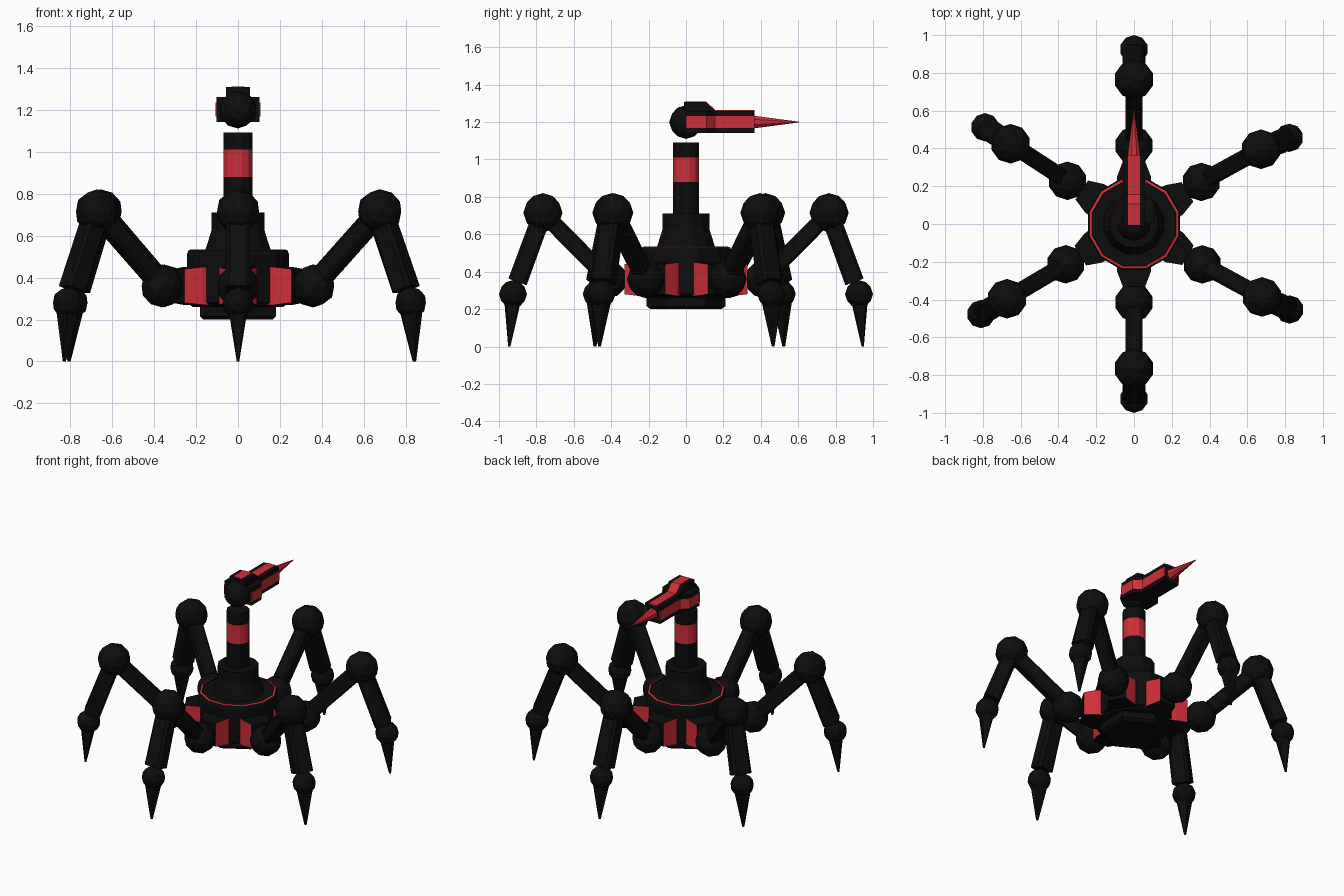
import bpy, bmesh, math
from mathutils import Vector, Matrix

if "Cube" in bpy.data.objects:
    bpy.data.objects.remove(bpy.data.objects["Cube"])


def material(name, rgb):
    m = bpy.data.materials.new(name)
    m.diffuse_color = (*rgb, 1)
    m.use_nodes = True
    m.node_tree.nodes["Principled BSDF"].inputs["Base Color"].default_value = m.diffuse_color
    return m


BLACK = material("black", (0.004, 0.004, 0.004))
RED = material("red", (0.62, 0.028, 0.04))


def finish(name, bm, mats):
    bmesh.ops.recalc_face_normals(bm, faces=bm.faces)
    me = bpy.data.meshes.new(name)
    bm.to_mesh(me)
    bm.free()
    for m in mats:
        me.materials.append(m)
    ob = bpy.data.objects.new(name, me)
    bpy.context.collection.objects.link(ob)
    return ob


def loft(name, rings, mats=(BLACK,), red_bands=(), red_sides=()):
    """Skin a list of equal-length point rings and cap both ends."""
    bm = bmesh.new()
    vs = [[bm.verts.new(p) for p in r] for r in rings]
    n = len(vs[0])
    for i in range(len(vs) - 1):
        for j in range(n):
            k = (j + 1) % n
            f = bm.faces.new((vs[i][j], vs[i][k], vs[i + 1][k], vs[i + 1][j]))
            f.material_index = int(i in red_bands or j in red_sides)
    bm.faces.new(vs[0][::-1])
    bm.faces.new(vs[-1])
    return finish(name, bm, mats)


def lathe(name, profile, sides, turn=0.0, **kw):
    """Upright turned part from (radius, height) pairs."""
    rings = [[(r * math.cos(turn + 2 * math.pi * i / sides),
               r * math.sin(turn + 2 * math.pi * i / sides), z)
              for i in range(sides)] for r, z in profile]
    return loft(name, rings, **kw)


def ball(name, centre, r):
    bm = bmesh.new()
    bmesh.ops.create_icosphere(bm, subdivisions=2, radius=r,
                               matrix=Matrix.Translation(centre))
    return finish(name, bm, (BLACK,))


def strut(name, a, b, tangent, w0, w1, d0, d1, chamfer=0.3):
    """Chamfered bar from a to b; w across the tangent, d across the other way."""
    up = (b - a).normalized().cross(tangent).normalized()
    c = 1 - chamfer
    shape = [(1, -c), (1, c), (c, 1), (-c, 1), (-1, c), (-1, -c), (-c, -1), (c, -1)]
    return loft(name, [[p + tangent * (w * x) + up * (d * y) for x, y in shape]
                       for p, w, d in ((a, w0, d0), (b, w1, d1))])


# hull: twelve-sided drum with a red rim, and a hexagonal belly plate
T = math.pi / 12
K = 1 / math.cos(T)
lathe("hull", [(0.215 * K, 0.26), (0.243 * K, 0.28), (0.243 * K, 0.51),
               (0.236 * K, 0.53), (0.222 * K, 0.534), (0.219 * K, 0.525)],
      12, T, mats=(BLACK, RED), red_bands=(3,))
lathe("belly_plate", [(0.19, 0.20), (0.21, 0.215), (0.21, 0.28)], 6, math.pi / 2)

# turret base and neck with red band
lathe("turret_base", [(0.165, 0.52), (0.135, 0.61), (0.13, 0.63), (0.13, 0.71)], 12, T)
lathe("neck", [(0.072, 0.70), (0.072, 0.88), (0.072, 1.01), (0.072, 1.09)], 12, T,
      mats=(BLACK, RED), red_bands=(1,))

# six legs: angle, then (reach, height) of each joint
for i, deg in enumerate((31, 90, 147, 210.5, 270, 330)):
    straight = deg in (90, 270)
    a = math.radians(deg)
    t = Vector((-math.sin(a), math.cos(a), 0))

    def at(reach, z, bend=0.0):
        b = a + math.radians(bend)
        return Vector((reach * math.cos(b), reach * math.sin(b), z))

    side = -1.3 if deg == 31 else 0.8 if deg == 330 else 0
    hip = at(0.415 if straight else 0.42, 0.36, side * -0.8)
    knee = at(0.765 if straight else 0.78, 0.715, side * 0.4)
    ankle = at(0.925 if straight else 0.94, 0.28, side * 1.5)
    tip = at(0.945 if straight else 0.96, 0.0, side * 1.5)

    # hip mount: tapered block with red cheeks
    rings = []
    for reach, w, lo, hi in ((0.17, 0.095, 0.27, 0.45), (0.25, 0.09, 0.27, 0.45),
                             (0.33, 0.06, 0.28, 0.44)):
        p = at(reach, 0)
        rings.append([p + t * s * w + Vector((0, 0, z))
                      for s, z in ((-1, lo), (1, lo), (1, hi), (-1, hi))])
    loft(f"hip_mount_{i}", rings, (BLACK, RED), red_sides=(1, 3))

    ball(f"hip_joint_{i}", hip, 0.102)
    strut(f"upper_leg_{i}", hip, knee, t, 0.045, 0.045, 0.045, 0.045)
    ball(f"knee_joint_{i}", knee, 0.105)
    strut(f"lower_leg_{i}", knee, knee.lerp(ankle, 0.85), t, 0.055, 0.06, 0.05, 0.052)
    ball(f"ankle_joint_{i}", ankle, 0.075)
    strut(f"claw_{i}", ankle, tip, t, 0.05, 0.006, 0.05, 0.006)

# head: ball and cannon
ZC = 1.20
ball("head_ball", (0, 0, ZC), 0.09)


def block(name, stations, mats=(BLACK,)):
    """Box-section part along y from (y, half width, bottom, top)."""
    return loft(name, [[(-w, y, ZC + lo), (w, y, ZC + lo), (w, y, ZC + hi), (-w, y, ZC + hi)]
                       for y, w, lo, hi in stations], mats)


block("cannon_body", [(0, 0.103, -0.058, 0.06), (0.11, 0.103, -0.058, 0.06),
                      (0.155, 0.058, -0.058, 0.06), (0.365, 0.058, -0.058, 0.06)])
block("cannon_hump", [(-0.01, 0.058, 0, 0.108), (0.105, 0.058, 0, 0.108),
                      (0.155, 0.058, 0, 0.06)])

# red stripes: thin plates following the stepped top and both sides
STEPS = ((0, 0.103), (0.11, 0.103), (0.155, 0.058), (0.366, 0.058))
for s in (-1, 1):
    loft(f"side_stripe_{s}", [[(s * (x - 0.004), y, ZC - 0.033), (s * (x + 0.003), y, ZC - 0.033),
                               (s * (x + 0.003), y, ZC + 0.033), (s * (x - 0.004), y, ZC + 0.033)]
                              for y, x in STEPS], (RED,))
block("top_stripe", [(y, 0.032, h, h + 0.007) for y, h in
                     ((-0.005, 0.104), (0.107, 0.104), (0.157, 0.057), (0.366, 0.057))], (RED,))

# red spike at the muzzle
loft("spike", [[(r * math.cos(math.pi / 8 + k * math.pi / 4), y,
                 ZC + r * math.sin(math.pi / 8 + k * math.pi / 4)) for k in range(8)]
               for y, r in ((0.36, 0.037), (0.605, 0.002))], (RED,))
